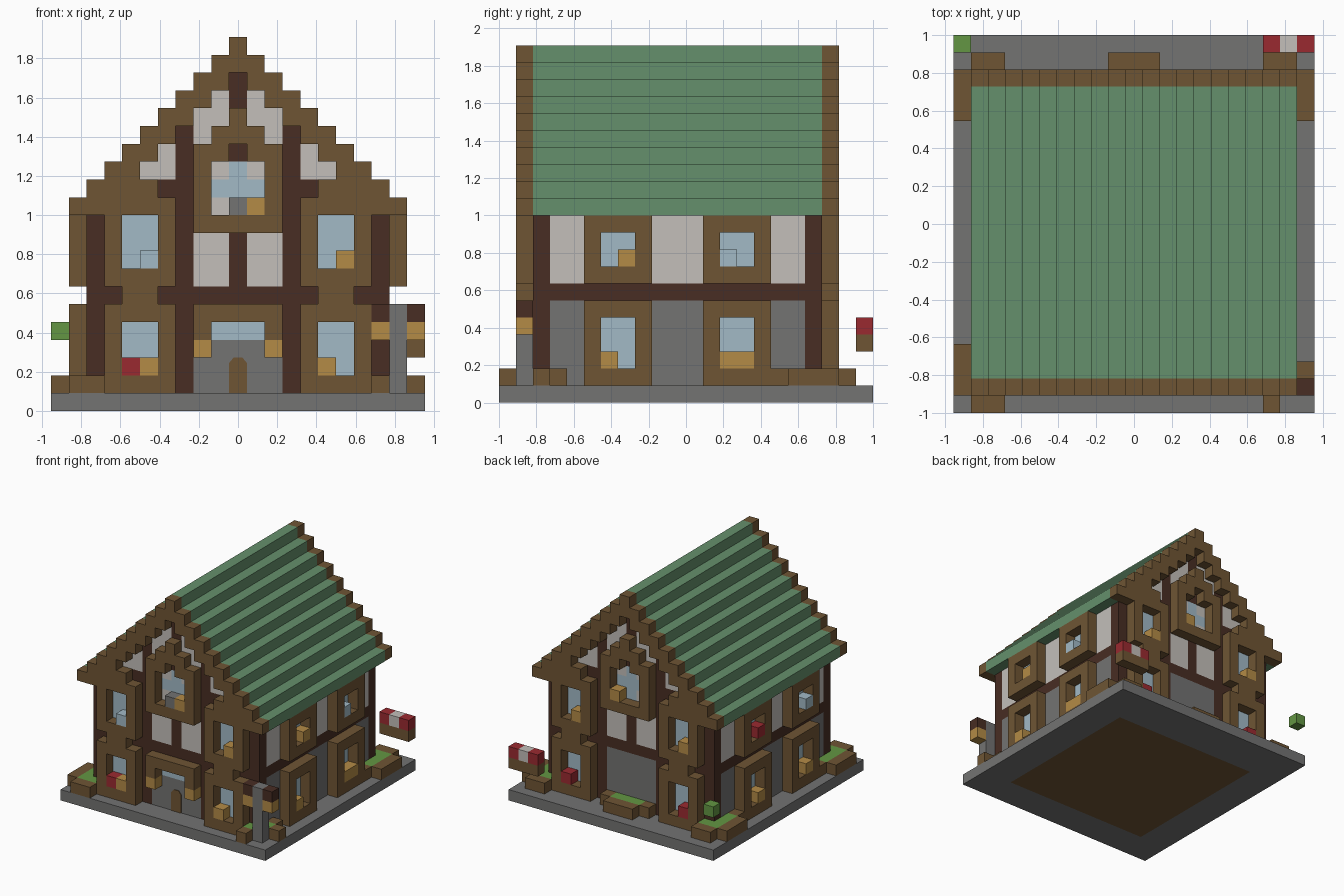
import bpy, bmesh
from mathutils import Vector

old = bpy.data.objects.get("Cube")
if old:
    bpy.data.objects.remove(old, do_unlink=True)

U = 1 / 11                       # block edge length
ORIGIN = Vector((-10.5, -11, 0))  # block grid corner


def colour(name, hex_code):
    def lin(v):
        return v / 12.92 if v < 0.04045 else ((v + 0.055) / 1.055) ** 2.4
    rgb = [lin(int(hex_code[n:n + 2], 16) / 255) for n in (0, 2, 4)]
    m = bpy.data.materials.new(name)
    m.use_nodes = True
    m.diffuse_color = (*rgb, 1)
    m.node_tree.nodes["Principled BSDF"].inputs["Base Color"].default_value = (*rgb, 1)
    return m


MATS = {
    "stone": colour("stone_grey", "737372"),
    "wood": colour("wood_brown", "6F5534"),
    "dark": colour("dark_timber", "482D23"),
    "plaster": colour("plaster_white", "C3BFBA"),
    "glass": colour("window_blue", "A2BAC6"),
    "gold": colour("lamp_gold", "B48B46"),
    "red": colour("flower_red", "9A2A30"),
    "roof": colour("roof_green", "65906C"),
    "grass": colour("grass_green", "639643"),
}

cells = {}      # block position -> part name
part_mat = {}   # part name -> material key


def span(v):
    return range(v, v + 1) if isinstance(v, int) else range(v[0], v[1] + 1)


def fill(part, mat, x, y, z):
    """Fill inclusive block ranges; later parts replace earlier ones."""
    part_mat[part] = mat
    for i in span(x):
        for j in span(y):
            for k in span(z):
                cells[i, j, k] = part


def both(part, mat, x, y, z):
    """Fill a range and its left-right mirror image."""
    a, b = (x, x) if isinstance(x, int) else x
    fill(part, mat, (a, b), y, z)
    fill(part, mat, (20 - b, 20 - a), y, z)


def clear(x, y, z):
    for i in span(x):
        for j in span(y):
            for k in span(z):
                cells.pop((i, j, k), None)


# Ground slab and indoor floor
fill("ground_slab", "stone", (0, 20), (0, 21), 0)
fill("indoor_floor", "wood", (3, 17), (3, 17), 0)

# Side walls with projecting window frames
for side, wall, out in (("left", 18, 19), ("right", 2, 1)):
    fill(side + "_lower_wall", "stone", wall, (2, 18), (1, 5))
    fill(side + "_upper_wall", "plaster", wall, (2, 18), (7, 10))
    fill(side + "_beam", "dark", wall, (2, 18), 6)
    for j in (5, 12):
        for low, high in ((1, 5), (7, 10)):
            fill(side + "_window_frames", "wood", out, (j, j + 3), (low, high))
            clear(out, (j + 1, j + 2), (low + 1, high - 1))
            fill(side + "_window_glass", "glass", wall, (j + 1, j + 2), (low + 1, high - 1))

# Stepped roof
for k in range(11, 21):
    both("roof", "roof", (k - 10, min(k - 9, 10)), (2, 18), k)

# Front and back gable walls
for end, wall, out in (("front", 2, 1), ("back", 18, 19)):
    fill(end + "_lower_wall", "stone", (3, 17), wall, (1, 5))
    fill(end + "_upper_wall", "plaster", (3, 17), wall, (7, 10))
    for k in range(11, 19):
        fill(end + "_upper_wall", "plaster", (k - 8, 28 - k), wall, k)
    timber = end + "_timbers"
    fill(timber, "dark", (2, 18), wall, 6)
    both(timber, "dark", 2, wall, (1, 10))
    both(timber, "dark", 7, wall, (1, 15))
    both(timber, "dark", 6, wall, 12)
    fill(timber, "dark", 10, wall, (7, 9))
    fill(timber, "dark", 10, wall, (14, 18))
    # Stepped gable edge
    for k in range(11, 21):
        both(end + "_gable_trim", "wood", (k - 10, min(k - 9, 10)), out, k)
    # Tall window bays
    bay, glass = end + "_window_bays", end + "_window_glass"
    both(bay, "wood", (3, 6), out, (1, 5))
    both(bay, "wood", (4, 5), out, 6)
    both(bay, "wood", (3, 6), out, (7, 11))
    both(bay, "wood", (4, 5), out, 12)
    for low, high in ((2, 4), (8, 10)):
        for x in ((4, 5), (15, 16)):
            clear(x, out, (low, high))
            fill(glass, "glass", x, wall, (low, high))
    # Middle attic window
    attic = end + "_attic_window"
    fill(attic, "wood", (8, 12), out, 10)
    both(attic, "wood", 8, out, (11, 14))
    both(attic, "wood", 9, out, (14, 15))
    fill(attic, "wood", 10, out, (15, 16))
    fill(glass, "glass", (9, 11), wall, 12)
    fill(glass, "glass", 10, wall, (11, 13))

# Entrance
fill("door_lintel", "wood", (8, 12), 1, 5)
both("door_lintel", "wood", 8, 1, 4)
both("door_lamps", "gold", 8, 1, 3)
fill("front_window_glass", "glass", (9, 11), 2, 4)

# Window lamps, flowers and panes standing in the frames
for x, y, z in ((5, 1, 2), (15, 1, 2), (16, 1, 8), (11, 1, 11), (15, 19, 8), (4, 19, 8),
                (11, 19, 11), (19, 6, 2), (19, 13, 2), (19, 14, 2), (19, 7, 8),
                (1, 6, 2), (1, 13, 2)):
    fill("window_lamps", "gold", x, y, z)
for x, y, z in ((4, 1, 2), (16, 19, 2), (4, 19, 2), (1, 13, 8)):
    fill("window_flowers", "red", x, y, z)
for x, y, z in ((5, 1, 8), (19, 13, 8), (1, 6, 8)):
    fill("window_panes", "glass", x, y, z)
fill("attic_sill_stone", "stone", 10, 1, 11)

# Corner planters and back planter
rim, soil = "planter_rims", "planter_grass"
fill(soil, "grass", (1, 2), 1, 1)
fill(soil, "grass", 1, (2, 3), 1)
fill(rim, "wood", (1, 2), 0, 1)
fill(rim, "wood", 0, (1, 3), 1)
fill(rim, "wood", 1, 4, 1)
fill(soil, "grass", 18, 1, 1)
fill(soil, "grass", 19, 2, 1)
fill(rim, "wood", 18, 0, 1)
fill(rim, "wood", 20, 2, 1)
fill(rim, "wood", 19, 3, 1)
both(soil, "grass", (1, 2), 19, 1)
both(soil, "grass", 1, (17, 18), 1)
both(rim, "wood", (1, 2), 20, 1)
both(rim, "wood", 0, (17, 19), 1)
both(rim, "wood", 1, 16, 1)
fill(soil, "grass", (9, 11), 19, 1)
fill(rim, "wood", (9, 11), 20, 1)
both(rim, "wood", 8, 19, 1)

# Lamp post
fill("lamp_post", "stone", 19, 1, (1, 5))
for x in (18, 20):
    fill("post_lanterns", "gold", x, 1, 4)
    fill("lantern_caps", "dark", x, 1, 5)

# Hanging flower box and floating leaf block
fill("flower_box", "wood", (18, 20), 21, 3)
fill("box_red_flowers", "red", (18, 20), 21, 4)
fill("box_white_flower", "plaster", 19, 21, 4)
fill("leaf_block", "grass", 0, 21, 4)


def add_object(name, bm, mat):
    me = bpy.data.meshes.new(name)
    bm.to_mesh(me)
    bm.free()
    me.materials.append(MATS[mat])
    bpy.context.scene.collection.objects.link(bpy.data.objects.new(name, me))


# Turn each part into a mesh of its exposed faces
for part, mat in part_mat.items():
    bm = bmesh.new()
    for pos, owner in cells.items():
        if owner != part:
            continue
        centre = Vector(pos) + Vector((0.5, 0.5, 0.5)) + ORIGIN
        for axis in range(3):
            for sign in (-1, 1):
                n = Vector((0, 0, 0))
                n[axis] = sign
                if tuple(int(a + b) for a, b in zip(pos, n)) in cells:
                    continue
                u = Vector((n.y, n.z, n.x))
                v = n.cross(u)
                bm.faces.new([bm.verts.new((centre + (n + a * u + b * v) / 2) * U)
                              for a, b in ((-1, -1), (1, -1), (1, 1), (-1, 1))])
    bmesh.ops.remove_doubles(bm, verts=bm.verts, dist=0.001)
    bmesh.ops.dissolve_limit(bm, angle_limit=0.01, verts=bm.verts, edges=bm.edges)
    add_object(part, bm, mat)

# Arched door plate
bm = bmesh.new()
outline = [(-.5, 1), (.5, 1), (.5, 2.7), (.25, 3), (-.25, 3), (-.5, 2.7)]
face = bm.faces.new([bm.verts.new((x * U, -9 * U, z * U)) for x, z in outline])
ext = bmesh.ops.extrude_face_region(bm, geom=[face])
bmesh.ops.translate(bm, vec=(0, -0.006, 0),
                    verts=[g for g in ext["geom"] if isinstance(g, bmesh.types.BMVert)])
bmesh.ops.recalc_face_normals(bm, faces=bm.faces)
add_object("door", bm, "wood")
